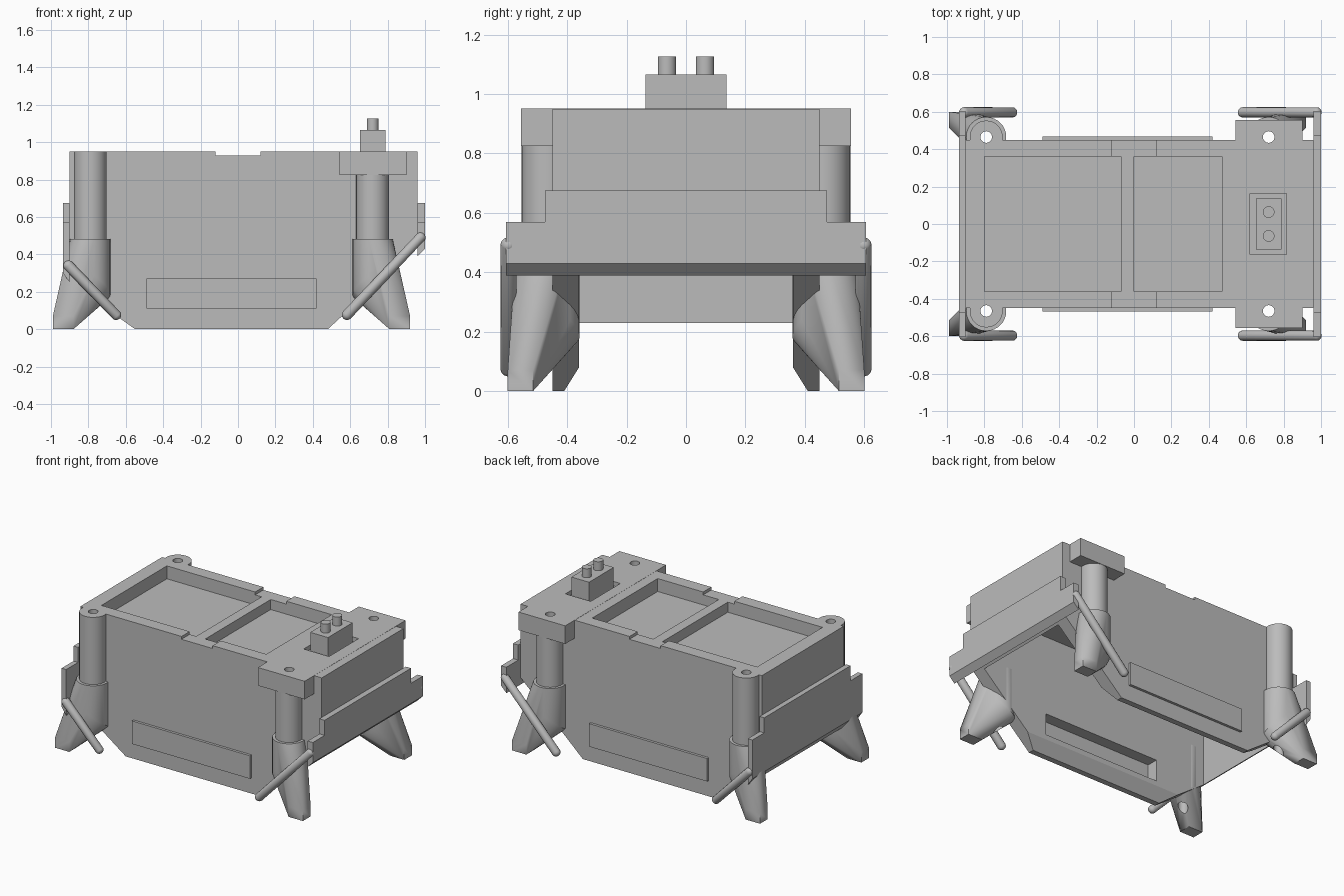
import bpy, bmesh, math
from mathutils import Vector

cube = bpy.data.objects.get("Cube")
if cube:
    bpy.data.objects.remove(cube, do_unlink=True)

grey = bpy.data.materials.new("plain_grey")
grey.use_nodes = True
COLOUR = (0.5, 0.5, 0.5, 1)
grey.diffuse_color = COLOUR
grey.node_tree.nodes["Principled BSDF"].inputs["Base Color"].default_value = COLOUR


def finish(name, bm):
    bmesh.ops.recalc_face_normals(bm, faces=bm.faces)
    mesh = bpy.data.meshes.new(name)
    bm.to_mesh(mesh)
    bm.free()
    mesh.materials.append(grey)
    ob = bpy.data.objects.new(name, mesh)
    bpy.context.collection.objects.link(ob)
    return ob


def prism(name, points, push):
    """Extrude a closed outline of 3D points along a vector."""
    bm = bmesh.new()
    face = bm.faces.new([bm.verts.new(p) for p in points])
    out = bmesh.ops.extrude_face_region(bm, geom=[face])
    moved = [v for v in out["geom"] if isinstance(v, bmesh.types.BMVert)]
    bmesh.ops.translate(bm, verts=moved, vec=push)
    return finish(name, bm)


def box(name, x0, x1, y0, y1, z0, z1):
    corners = [(x0, y0, z0), (x1, y0, z0), (x1, y1, z0), (x0, y1, z0)]
    return prism(name, corners, (0, 0, z1 - z0))


def ring(x, y, z, r, n=32):
    turns = [math.tau * i / n for i in range(n)]
    return [(x + r * math.cos(a), y + r * math.sin(a), z) for a in turns]


def cylinder(name, x, y, z0, z1, r):
    return prism(name, ring(x, y, z0, r), (0, 0, z1 - z0))


def select(ob):
    bpy.ops.object.select_all(action='DESELECT')
    ob.select_set(True)
    bpy.context.view_layer.objects.active = ob


def smooth(ob):
    select(ob)
    bpy.ops.object.shade_smooth_by_angle(angle=math.radians(30))


def cut(ob, *cutters):
    for c in cutters:
        c.hide_render = True
        select(ob)
        mod = ob.modifiers.new("cut", 'BOOLEAN')
        mod.operation = 'DIFFERENCE'
        mod.solver = 'EXACT'
        mod.object = c
        bpy.ops.object.modifier_apply(modifier=mod.name)
        bpy.data.objects.remove(c, do_unlink=True)


LEG_Y = 0.465
LEGS = [("left", 0.72, 1, 0.83), ("right", -0.79, -1, 0.95)]


def bores():
    return [cylinder("bore", cx, s * LEG_Y, -0.1, 1.3, 0.031)
            for _, cx, _, _ in LEGS for s in (-1, 1)]


# Hollow body with angled ends, open underneath
outline = [(-0.9, 0.25), (-0.55, 0), (0.48, 0), (0.96, 0.44), (0.96, 0.95), (-0.9, 0.95)]
body = prism("body", [(x, -0.45, z) for x, z in outline], (0, 0.9, 0))
bevels = [prism("skirt_bevel", [(-1, s * 0.35, -0.02), (-1, s * 0.35, 0.096),
                                (-1, s * 0.4225, -0.02)], (2, 0, 0)) for s in (-1, 1)]
cut(body,
    box("cavity", -0.87, 0.92, -0.36, 0.36, -0.1, 0.82),
    box("large_tray", -0.8, -0.07, -0.36, 0.36, 0.86, 1.1),
    box("small_tray", 0, 0.47, -0.36, 0.36, 0.86, 1.1),
    box("rail_notch", -0.12, 0.12, -0.6, 0.6, 0.93, 1.1),
    box("beam_seat", 0.545, 0.9, -0.6, 0.6, 0.83, 1.1),
    box("side_slot", -0.485, 0.415, -0.6, 0.6, 0.115, 0.265),
    *bevels, *bores())

# Cross beam with a shallow socket, holding a block with two pins
beam = box("cross_beam", 0.542, 0.902, -0.555, 0.555, 0.825, 0.951)
cut(beam, box("socket", 0.62, 0.815, -0.163, 0.163, 0.92, 1.1), *bores())
box("top_block", 0.652, 0.788, -0.136, 0.136, 0.915, 1.065)
for s in (-1, 1):
    smooth(cylinder("top_pin", 0.72, s * 0.064, 1.06, 1.127, 0.031))

# Stepped bumper plates at both ends
for name, xi, xo, zi, zo in (("left_bumper", 0.96, 1.0, 0.39, 0.43),
                             ("right_bumper", -0.9, -0.935, 0.25, 0.3)):
    steps = [(0.605, zi), (0.605, 0.57), (0.475, 0.57), (0.475, 0.675)]
    shape = [(xi, y, z) for y, z in steps] + [(xi, -y, z) for y, z in reversed(steps)]
    bumper = prism(name, shape, (xo - xi, 0, 0))
    for v in bumper.data.vertices:
        if abs(v.co.x - xo) < 0.001 and abs(v.co.z - zi) < 0.001:
            v.co.z = zo


def rod(name, a, b, r):
    """Round-ended bar between two points."""
    bm = bmesh.new()
    axis = Vector(b) - Vector(a)
    bmesh.ops.create_uvsphere(bm, u_segments=16, v_segments=10, radius=r)
    for v in bm.verts:
        if v.co.z > 0.001:
            v.co.z += axis.length
    ob = finish(name, bm)
    ob.rotation_euler = axis.to_track_quat('Z', 'Y').to_euler()
    ob.location = a
    smooth(ob)


def foot(name, cx, cy, sx, sy):
    """Sleeve that tapers into an outward toe, as a convex shell."""
    bm = bmesh.new()
    pts = ring(cx, cy, 0.482, 0.107)
    for x, y, z in ring(cx, cy, 0.24, 0.107):
        outward = ((x - cx) * sx + (y - cy) * sy) / 0.15
        pts.append((x, y, z + 0.08 * outward))
    pts += [(cx + sx * dx, sy * y, z)
            for dx in (0.09, 0.2) for y in (0.515, 0.6) for z in (0, 0.07)]
    verts = [bm.verts.new(p) for p in pts]
    out = bmesh.ops.convex_hull(bm, input=verts)
    loose = [g for g in out["geom_interior"] if isinstance(g, bmesh.types.BMVert)]
    bmesh.ops.delete(bm, geom=loose, context='VERTS')
    bmesh.ops.dissolve_limit(bm, angle_limit=0.01, verts=bm.verts, edges=bm.edges)
    return finish(name, bm)


for sy, side in ((-1, "front"), (1, "back")):
    # Bored leg columns and feet
    for end, cx, sx, top in LEGS:
        leg = cylinder(f"{side}_{end}_leg", cx, sy * LEG_Y, 0.4, top, 0.088)
        shoe = foot(f"{side}_{end}_foot", cx, sy * LEG_Y, sx, sy)
        for part in (leg, shoe):
            cut(part, cylinder("bore", cx, sy * LEG_Y, -0.1, 1.3, 0.031))
            smooth(part)
    # Diagonal side bars
    rod(f"{side}_left_bar", (0.583, sy * 0.597, 0.077), (0.975, sy * 0.597, 0.49), 0.028)
    rod(f"{side}_right_bar", (-0.907, sy * 0.597, 0.34), (-0.652, sy * 0.597, 0.077), 0.028)
    # Raised side plate
    y0, y1 = sorted((sy * 0.44, sy * 0.468))
    box(f"{side}_plate", -0.49, 0.42, y0, y1, 0.11, 0.27)
